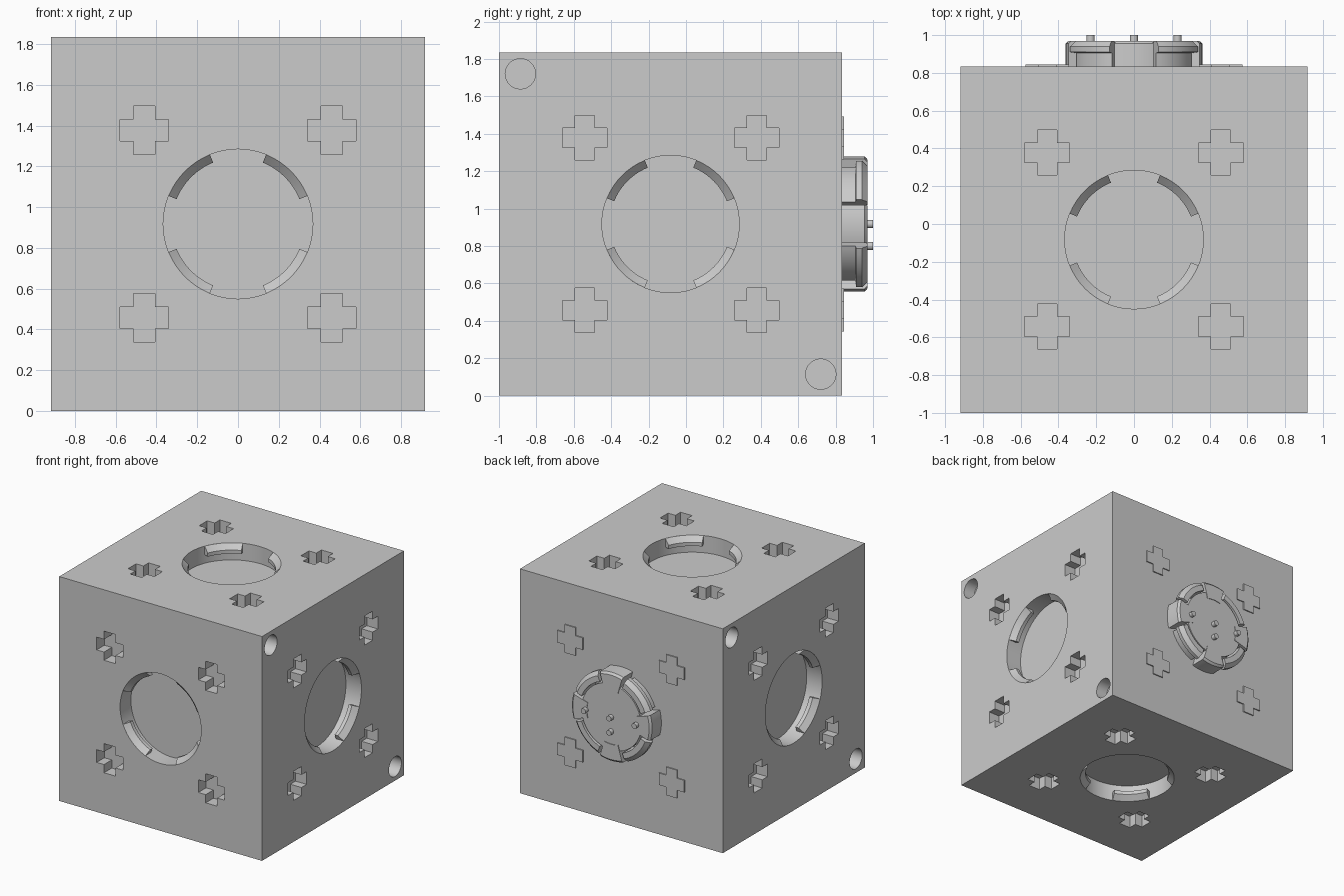
import bpy, bmesh
from math import radians, cos, sin, pi
from mathutils import Matrix, Vector

if "Cube" in bpy.data.objects:
    bpy.data.objects.remove(bpy.data.objects["Cube"], do_unlink=True)

SIZE = 1.835
HALF = SIZE / 2
CENTRE = Vector((0, HALF - 1, HALF))
SOCKET_R, SOCKET_DEPTH = 0.367, 0.14
CROSS_AT = 0.46

grey = bpy.data.materials.new("light grey")
grey.use_nodes = True
colour = (0.6, 0.6, 0.6, 1)
grey.diffuse_color = colour
grey.node_tree.nodes["Principled BSDF"].inputs["Base Color"].default_value = colour


def face_frame(normal):
    """Frame at the middle of a cube face, z pointing outwards."""
    n = Vector(normal)
    return Matrix.Translation(CENTRE + n * HALF) @ n.to_track_quat('Z', 'Y').to_matrix().to_4x4()


def finish(name, bm):
    bmesh.ops.recalc_face_normals(bm, faces=bm.faces)
    mesh = bpy.data.meshes.new(name)
    bm.to_mesh(mesh)
    bm.free()
    mesh.materials.append(grey)
    ob = bpy.data.objects.new(name, mesh)
    bpy.context.collection.objects.link(ob)
    return ob


def smooth(ob):
    bpy.ops.object.select_all(action='DESELECT')
    ob.select_set(True)
    bpy.context.view_layer.objects.active = ob
    bpy.ops.object.shade_smooth_by_angle(angle=radians(30))


def prism(bm, outline, z0, z1, frame):
    """Extrude a flat outline from z0 to z1."""
    rings = [[bm.verts.new(frame @ Vector((x, y, z))) for x, y in outline] for z in (z0, z1)]
    bm.faces.new(rings[0])
    bm.faces.new(rings[1])
    n = len(outline)
    for i in range(n):
        j = (i + 1) % n
        bm.faces.new((rings[0][i], rings[0][j], rings[1][j], rings[1][i]))


def circle(r, x=0, y=0, n=64):
    return [(x + r * cos(2 * pi * i / n), y + r * sin(2 * pi * i / n)) for i in range(n)]


def cross(x, y, reach, arm):
    quarter = [(reach, -arm), (reach, arm), (arm, arm)]
    pts = []
    for k in range(4):
        c, s = round(cos(k * pi / 2)), round(sin(k * pi / 2))
        pts += [(x + c * a - s * b, y + s * a + c * b) for a, b in quarter]
    return pts


def sector(bm, profile, middle, spread, frame, steps=10):
    """Sweep a closed (radius, height) profile around part of a circle."""
    rings = []
    for i in range(steps + 1):
        a = radians(middle - spread + 2 * spread * i / steps)
        rings.append([bm.verts.new(frame @ Vector((r * cos(a), r * sin(a), z))) for r, z in profile])
    bm.faces.new(rings[0])
    bm.faces.new(rings[-1])
    n = len(profile)
    for p, q in zip(rings, rings[1:]):
        for i in range(n):
            j = (i + 1) % n
            bm.faces.new((p[i], p[j], q[j], q[i]))


corners = [(sx * CROSS_AT, sy * CROSS_AT) for sx in (-1, 1) for sy in (-1, 1)]
socket_faces = {"front": (0, -1, 0), "left": (1, 0, 0), "right": (-1, 0, 0),
                "top": (0, 0, 1), "bottom": (0, 0, -1)}

# Cube body with round sockets, cross recesses and corner holes
bm = bmesh.new()
bmesh.ops.create_cube(bm, size=SIZE, matrix=Matrix.Translation(CENTRE))
body = finish("cube_body", bm)

bm = bmesh.new()
for normal in socket_faces.values():
    frame = face_frame(normal)
    prism(bm, circle(SOCKET_R), -SOCKET_DEPTH, 0.05, frame)
    for x, y in corners:
        prism(bm, cross(x, y, 0.119, 0.052), -0.1, 0.05, frame)
for side in (-1, 1):
    to_side = Matrix.Rotation(side * pi / 2, 4, 'Y')
    for end in (-1, 1):
        spot = CENTRE + Vector((side * HALF, -side * end * 0.803, end * 0.803))
        prism(bm, circle(0.081, n=32), -0.1, 0.05, Matrix.Translation(spot) @ to_side)
cutter = finish("recess_cutter", bm)
cutter.hide_render = True

cut = body.modifiers.new("recesses", 'BOOLEAN')
cut.operation = 'DIFFERENCE'
cut.solver = 'EXACT'
cut.object = cutter
bpy.context.view_layer.objects.active = body
bpy.ops.object.modifier_apply(modifier=cut.name)
bpy.data.objects.remove(cutter, do_unlink=True)
smooth(body)

# Sloped locking teeth inside each socket
tooth = [(SOCKET_R, 0), (0.325, -0.04), (0.325, -0.07), (SOCKET_R + 0.005, -0.07)]
for side, normal in socket_faces.items():
    bm = bmesh.new()
    for k in range(4):
        sector(bm, tooth, 45 + 90 * k, 23, face_frame(normal))
    smooth(finish(side + "_socket_teeth", bm))

# Round plug on the back: disc, solid tabs and snap hooks
back = Matrix.Translation(CENTRE + Vector((0, HALF, 0))) @ Matrix.Rotation(-pi / 2, 4, 'X')
bm = bmesh.new()
prism(bm, circle(0.27), -0.01, 0.13, back)
smooth(finish("plug_disc", bm))

tab = [(0.22, -0.01), (0.362, -0.01), (0.362, 0.12), (0.345, 0.135), (0.22, 0.135)]
hook = [(0.285, -0.01), (0.325, -0.01), (0.325, 0.07), (0.362, 0.075),
        (0.362, 0.105), (0.33, 0.135), (0.285, 0.135)]
for name, profile, start, spread in (("plug_tabs", tab, 0, 16.5), ("plug_hooks", hook, 45, 24)):
    bm = bmesh.new()
    for k in range(4):
        sector(bm, profile, start + 90 * k, spread, back)
    smooth(finish(name, bm))

# Contact pins on the plug
bm = bmesh.new()
for x, y in ((-0.23, 0), (0, 0), (0.23, 0), (0, 0.117)):
    prism(bm, circle(0.022, x, y, 20), 0.12, 0.165, back)
smooth(finish("contact_pins", bm))

# Thin raised crosses on the back
bm = bmesh.new()
for x, y in corners:
    prism(bm, cross(x, y, 0.115, 0.049), -0.01, 0.009, back)
finish("back_crosses", bm)
